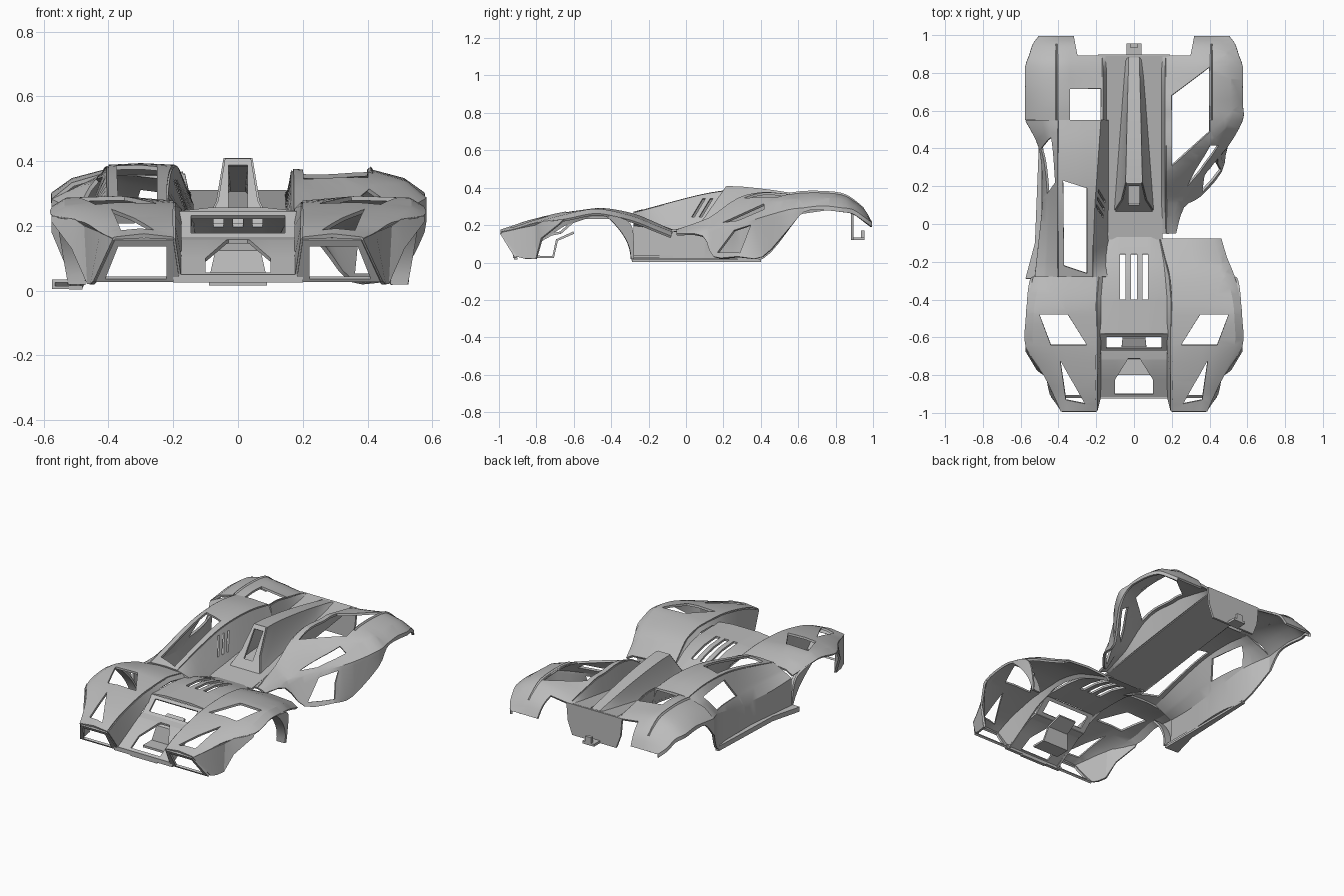
import bpy, bmesh, math
from mathutils import Vector

cube = bpy.data.objects.get("Cube")
if cube:
    bpy.data.objects.remove(cube, do_unlink=True)

grey = bpy.data.materials.new("body_grey")
grey.use_nodes = True
grey.diffuse_color = (.5, .5, .5, 1)
grey.node_tree.nodes["Principled BSDF"].inputs["Base Color"].default_value = grey.diffuse_color

PLANES = {"x": (1, 2), "y": (0, 2), "z": (0, 1)}
RIGHT, LEFT, BOTH = (-1,), (1,), (1, -1)


def row(y, *pairs):
    """Cross-section at one y from x, z pairs."""
    return [Vector((x, y, z)) for x, z in pairs]


def mirrored(points):
    """Cross-section continued across the centre line."""
    return points + [Vector((-p.x, p.y, p.z)) for p in reversed(points)]


def sym(y, *pairs):
    return mirrored(row(y, *pairs))


def pts(*triples):
    return [Vector(t) for t in triples]


def smooth_rows(rows, steps):
    """Curve the rows through their stations."""
    out = []
    last = len(rows) - 1
    for i in range(last):
        before, after = rows[max(i - 1, 0)], rows[min(i + 2, last)]
        for k in range(steps):
            t = k / steps
            new = []
            for a, b, c, d in zip(before, rows[i], rows[i + 1], after):
                new.append(b + (c - a) * t / 2 + (a - b * 2.5 + c * 2 - d / 2) * t**2
                           + (b * 3 - a - c * 3 + d) * t**3 / 2)
            out.append(new)
    return out + [rows[-1]]


def cut(bm, axis, poly):
    """Open a convex hole, projected along one axis."""
    u, v = PLANES[axis]
    edges = list(zip(poly, poly[1:] + poly[:1]))
    for p, q in edges:
        co, no = Vector((0, 0, 0)), Vector((0, 0, 0))
        co[u], co[v] = p
        no[u], no[v] = q[1] - p[1], p[0] - q[0]
        bmesh.ops.bisect_plane(bm, geom=bm.verts[:] + bm.edges[:] + bm.faces[:],
                               dist=1e-5, plane_co=co, plane_no=no)
    inside = []
    for f in bm.faces:
        c = f.calc_center_median()
        turns = [(q[0] - p[0]) * (c[v] - p[1]) - (q[1] - p[1]) * (c[u] - p[0]) for p, q in edges]
        if min(turns) > 0 or max(turns) < 0:
            inside.append(f)
    bmesh.ops.delete(bm, geom=inside, context="FACES")


def rect(left, right, low, high):
    """Rectangular hole outline."""
    return [(left, low), (right, low), (right, high), (left, high)]


def sheet(name, rows, sides=LEFT, holes=(), steps=1, thick=.013):
    """Loft rows into a thin shell, with holes, on one or both sides."""
    rows = smooth_rows(rows, steps)
    for s in sides:
        bm = bmesh.new()
        grid = [[bm.verts.new(p) for p in r] for r in rows]
        for a, b in zip(grid, grid[1:]):
            for j in range(len(a) - 1):
                bm.faces.new((a[j], a[j + 1], b[j + 1], b[j]))
        for axis, poly in holes:
            cut(bm, axis, poly)
        for vert in bm.verts:
            vert.co.x *= s
        bmesh.ops.recalc_face_normals(bm, faces=bm.faces[:])
        suffix = ("_left" if s > 0 else "_right") if len(sides) > 1 else ""
        me = bpy.data.meshes.new(name + suffix)
        bm.to_mesh(me)
        bm.free()
        me.materials.append(grey)
        ob = bpy.data.objects.new(name + suffix, me)
        bpy.context.collection.objects.link(ob)
        bpy.ops.object.select_all(action="DESELECT")
        ob.select_set(True)
        bpy.context.view_layer.objects.active = ob
        mod = ob.modifiers.new("shell", "SOLIDIFY")
        mod.thickness, mod.offset = thick, 0
        bpy.ops.object.modifier_apply(modifier=mod.name)
        bpy.ops.object.shade_smooth_by_angle(angle=math.radians(25))


def box(name, x, y, z):
    """Box from its x, y and z ranges."""
    bpy.ops.mesh.primitive_cube_add(size=1, location=[sum(r) / 2 for r in (x, y, z)])
    ob = bpy.context.object
    ob.name, ob.scale = name, [r[1] - r[0] for r in (x, y, z)]
    ob.data.materials.append(grey)


def floor(y):
    """Height of the central floor, rising to the back."""
    return .18 + .14 * y


# Front fender tops with lamp and vent openings; the left one runs on as a cowl
def fender_row(y, inner_z, x, z):
    inner_x = min(.2, .12 - y / 4)
    flare = .04 if y > -.7 else .005
    return row(y, (inner_x, inner_z), ((inner_x + x) / 2, (inner_z + z) / 2 + .01),
               (x, z), (x + flare, z - flare * .6))


fender = [fender_row(*f) for f in (
    (-.99, .16, .38, .16), (-.9, .2, .42, .18), (-.8, .23, .47, .21),
    (-.65, .26, .53, .25), (-.5, .27, .53, .28), (-.4, .27, .52, .27),
    (-.28, .25, .49, .24), (-.18, .21, .45, .2), (-.08, .16, .42, .16))]
vents = [("z", [(.5, -.48), (.35, -.48), (.25, -.64), (.44, -.64)]),
         ("z", [(.39, -.72), (.26, -.95), (.36, -.93)])]
sheet("right_front_fender", fender[:-2], RIGHT, vents, steps=4)
sheet("left_front_fender", fender, LEFT, vents, steps=4)
sheet("fender_inner_wall", [
    [p, Vector((p.x - .02, max(p.y, -.91), min(p.z - .02, .62 + .65 * p.y) if p.y > -.9 else .03))]
    for p in (r[0] for r in fender)], BOTH)

# Nose faces with headlight openings, cheeks and wheel arch tails
sheet("nose_face", [row(-.99, (.2, .16), (.38, .16)), row(-.91, (.18, .03), (.44, .03))],
      BOTH, [("y", [(.22, .14), (.37, .14), (.41, .04), (.22, .04)])])
sheet("nose_cheek", [
    pts((.38, -.99, .16), (.44, -.9, .03)),
    pts((.42, -.9, .18), (.45, -.86, .02)),
    pts((.47, -.8, .2), (.46, -.8, .02)),
    pts((.5, -.76, .22), (.51, -.77, .13)),
    pts((.57, -.65, .23), (.57, -.67, .21)),
], BOTH)
tail = []
for i in range(9):
    u = i / 8
    y, z = -.29 - .13 * (1 - u)**2, .25 - .23 * u
    tail.append(pts((.56 - .04 * u, -.28 - .12 * (1 - u)**4, z + .05 * math.sin(math.pi * u)),
                    (.56 - .04 * u, y, z), (.5 - .03 * u, y, z)))
sheet("arch_tail", tail, BOTH)

# Bonnet with three slots, grille face, nose shelf with scoop, and bumper
sheet("bonnet", [sym(y, (x, z), (.09, z + .01)) for y, x, z in
                 ((-.58, .18, .24), (-.29, .17, .23), (-.07, .13, .16))],
      holes=[("z", rect(x - .015, x + .015, -.4, -.16)) for x in (-.06, 0, .06)], steps=3)
sheet("grille_face", [sym(-.58, (.18, .24)), sym(-.67, (.18, .16))],
      holes=[("z", rect(-.145, .145, -.655, -.595))])
sheet("nose_shelf", [sym(-.67, (.18, .16)), sym(-.72, (.18, .15)), sym(-.92, (.19, .04))],
      holes=[("z", rect(-.1, .1, -.9, -.82)),
             ("z", [(-.03, -.71), (.03, -.71), (.1, -.82), (-.1, -.82)])])
sheet("nose_scoop", [sym(-.8, (.09, .03)), sym(-.71, (.09, .03)),
                     sym(-.69, (.07, .12)), sym(-.6, (.06, .16))])
box("bumper_bar", (-.2, .2), (-.925, -.905), (.025, .05))
box("bumper_lip", (-.09, .09), (-.92, -.9), (.016, .026))

# Canopy on the right: roof with windscreen, slotted inner wall, side with window
roof, inner_wall, body_side = [], [], []
for y, z, belt_x, belt_z in ((-.28, .26, .52, .2), (-.1, .31, .5, .18), (.1, .36, .48, .18),
                             (.25, .38, .48, .2), (.41, .38, .5, .24), (.55, .36, .57, .28)):
    inner_x = .22 - .07 * max(y, 0)
    roof.append(row(y, (.4, z), (.3, z + .005), (inner_x, z)))
    inner_wall.append(row(y, (inner_x, z), (.14, max(floor(y), .12 - .4 * y))))
    body_side.append(row(y, (.4, z), (.2 + belt_x / 2, (z + belt_z) / 2),
                         (belt_x, belt_z), (belt_x, .02 if y < .5 else .18)))
sheet("canopy_roof", roof, RIGHT,
      [("z", [(.375, .23), (.25, .19), (.25, -.26), (.37, -.22)])], steps=4)
sheet("canopy_inner_wall", inner_wall, RIGHT,
      [("x", [(y, .24), (y + .015, .24), (y + .075, .34), (y + .06, .34)])
       for y in (.03, .07, .11)], steps=4)
sheet("right_body_side", body_side, RIGHT,
      [("x", [(.16, .24), (.22, .35), (.46, .34), (.4, .25)])], steps=4)
sheet("right_sill", [row(y, (.49, .03), (x, .03), (x, .01), (.48, .01))
                     for y, x in ((-.29, .57), (-.1, .52), (.4, .5))], RIGHT)


# Rear fenders: shared stations, with a different deck opening on each side
def rear_row(y, inner_z, crest, x, z):
    return row(y, (.17, inner_z), (.4, crest), (x - .06, crest * .6 + z * .4),
               (x, z), (x, z - (.02 if y > .6 else .1)))


def flank_row(y, inner_z, x, z, foot_x, foot_z):
    """Left body ahead of the rear wheel: slope to the belt, then the foot."""
    bulge = max(0, y - .2) * .15
    slope = [(.17 + (x - .17) * t, inner_z + (z - inner_z) * t + bulge) for t in (1 / 3, 2 / 3)]
    return row(y, (.17, inner_z), *slope, (x, z), (foot_x, foot_z))


rear = [rear_row(*r) for r in (
    (.55, .36, .36, .57, .28), (.63, .36, .37, .57, .29), (.73, .34, .37, .57, .3),
    (.83, .32, .36, .57, .29), (.89, .3, .33, .55, .28), (.95, .27, .28, .53, .24),
    (.99, .21, .21, .5, .21))]
flank = [flank_row(*f) for f in (
    (-.05, .17, .2, .16, .22, .15), (.09, .22, .24, .17, .26, .14), (.15, .25, .27, .18, .35, .03),
    (.28, .34, .37, .2, .46, .03), (.41, .37, .49, .24, .49, .03))]
notch = ("z", [(0, .89), (.3, .89), (.34, 1.1), (0, 1.1)])
sheet("right_rear_fender", rear, RIGHT, [notch, ("z", rect(.175, .34, .551, .715))], steps=3)
sheet("left_rear_side", flank + rear, LEFT,
      [notch, ("z", [(.2, .68), (.4, .83), (.4, .49), (.2, .31)]),
       ("x", [(.2, .21), (.42, .31), (.42, .28), (.28, .22)]),
       ("x", [(.17, .05), (.26, .17), (.35, .2), (.29, .05)])], steps=3)
sheet("fender_ridge", [row(r[1].y, *[(.4 + d, r[1].z + h) for d, h in ((0, 0), (.01, .01), (.02, -.01))])
                       for r in rear[:-1]], BOTH, steps=3, thick=.006)

# Central floor and tunnel walls
sheet("centre_floor", [sym(y, (.15, floor(y))) for y in (-.08, .89)])
wall = [[r[0], Vector((.15, r[0].y, min(r[0].z, floor(r[0].y))))] for r in flank + rear[:5]]
sheet("left_tunnel_wall", wall, LEFT, steps=3)
sheet("right_tunnel_wall", wall[len(flank):], RIGHT, steps=3)

# Fin tapering to the back, with an open front
half_fins = []
for i in range(9):
    u = i / 8
    foot = Vector((.1 - .06 * u, .07 + .81 * u, floor(.07 + .81 * u)))
    top = Vector((.04 - .015 * u, .22 + .66 * u, .405 - .1 * u**1.5))
    waist = foot.lerp(top, .4)
    waist.x -= .015 * (1 - u)
    half_fins.append([foot, waist, top])
sheet("centre_fin", [mirrored(h) for h in half_fins])
sheet("fin_front_frame", [mirrored([p]) for p in half_fins[0]],
      holes=[("y", rect(-.03, .03, .24, .385))])

# Rear plate and hitch
sheet("rear_plate", [sym(.89, (x, z)) for x, z in ((.19, .31), (.18, .2), (.15, .12))])
box("hitch_foot", (-.04, .04), (.885, .955), (.12, .135))
box("hitch_hook", (-.02, .02), (.935, .955), (.13, .17))
